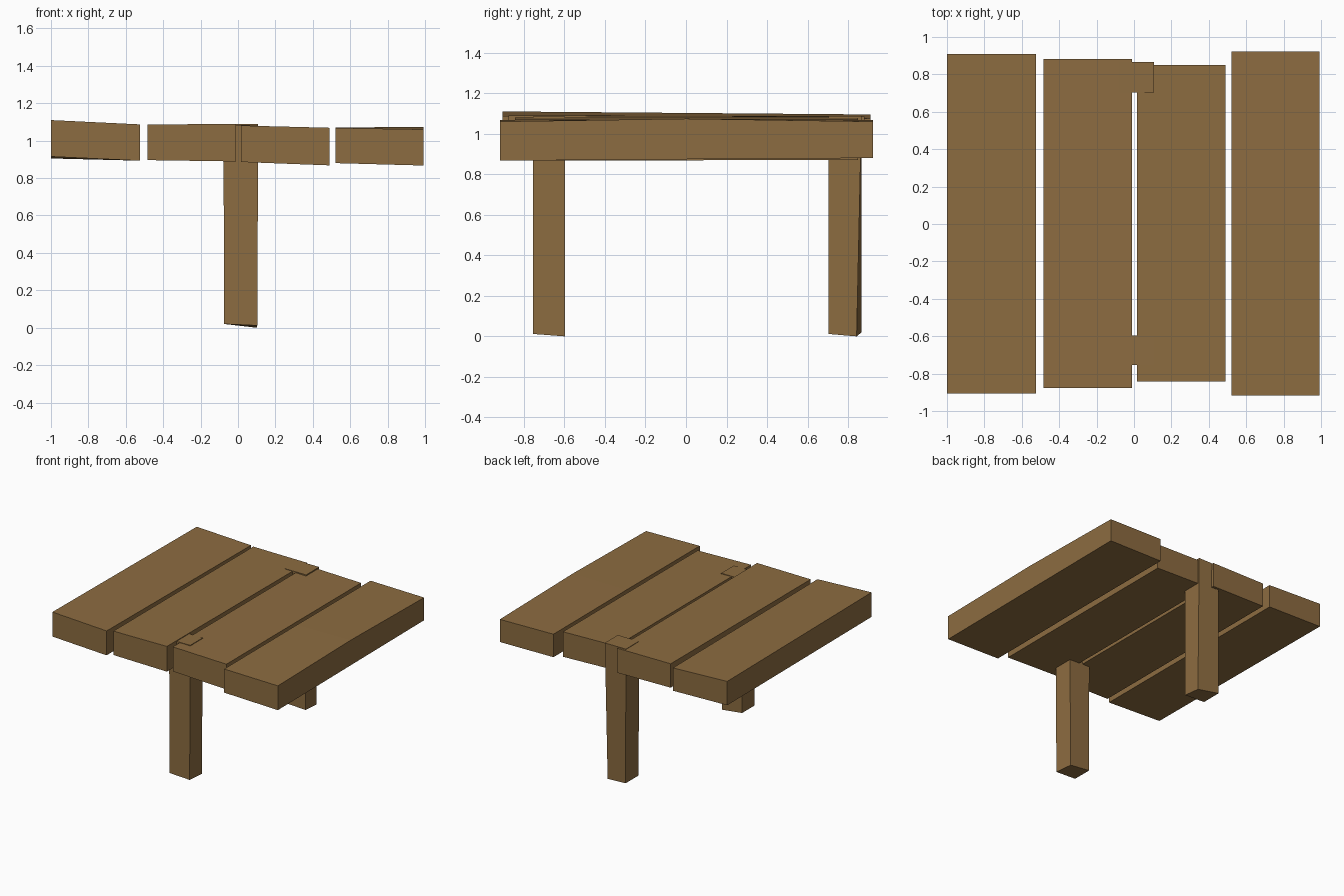
import bpy, bmesh

if "Cube" in bpy.data.objects:
    bpy.data.objects.remove(bpy.data.objects["Cube"])

wood = bpy.data.materials.new("brown wood")
wood.diffuse_color = (0.265, 0.15, 0.052, 1)
wood.use_nodes = True
wood.node_tree.nodes["Principled BSDF"].inputs["Base Color"].default_value = wood.diffuse_color


def loft(name, sections):
    """Join a row of four-cornered sections into a closed block."""
    bm = bmesh.new()
    rings = [[bm.verts.new(p) for p in s] for s in sections]
    for a, b in zip(rings, rings[1:]):
        for i in range(4):
            j = (i + 1) % 4
            bm.faces.new((a[i], a[j], b[j], b[i]))
    bm.faces.new(rings[0])
    bm.faces.new(rings[-1])
    bmesh.ops.recalc_face_normals(bm, faces=bm.faces)
    me = bpy.data.meshes.new(name)
    bm.to_mesh(me)
    bm.free()
    me.materials.append(wood)
    ob = bpy.data.objects.new(name, me)
    bpy.context.collection.objects.link(ob)
    return ob


def plank(name, x0, x1, stations):
    """Stations run along y: (y, top left, top right, bottom left, bottom right)."""
    loft(name, [[(x0, y, bl), (x1, y, br), (x1, y, tr), (x0, y, tl)]
                for y, tl, tr, bl, br in stations])


# Four slightly crooked table planks
plank("outer_left_plank", -1.0, -0.523, [(-0.905, 1.11, 1.087, 0.915, 0.893),
                                         (0.91, 1.095, 1.075, 0.905, 0.893)])
plank("inner_left_plank", -0.483, -0.012, [(-0.877, 1.086, 1.09, 0.896, 0.889),
                                           (0.882, 1.086, 1.084, 0.896, 0.889)])
plank("inner_right_plank", 0.017, 0.488, [(-0.843, 1.081, 1.069, 0.886, 0.868),
                                          (0.85, 1.081, 1.069, 0.886, 0.87)])
plank("outer_right_plank", 0.521, 0.993, [(-0.917, 1.068, 1.06, 0.88, 0.867),
                                          (0.0, 1.07, 1.074, 0.885, 0.874),
                                          (0.922, 1.068, 1.06, 0.885, 0.88)])


def leg(name, y0, y1, top, corner_y):
    """Square post with an uneven foot, its top flush with the planks."""
    loft(name, [
        [(-0.075, y0, 0.02), (0.103, y0, 0.012), (0.1, corner_y, 0.0), (-0.075, y1, 0.02)],
        [(-0.077, y0, top), (0.108, y0, top), (0.108, y1, top), (-0.077, y1, top)]])


# Two legs on the centre line
leg("front_leg", -0.755, -0.597, 1.084, -0.597)
leg("back_leg", 0.702, 0.866, 1.088, 0.842)
